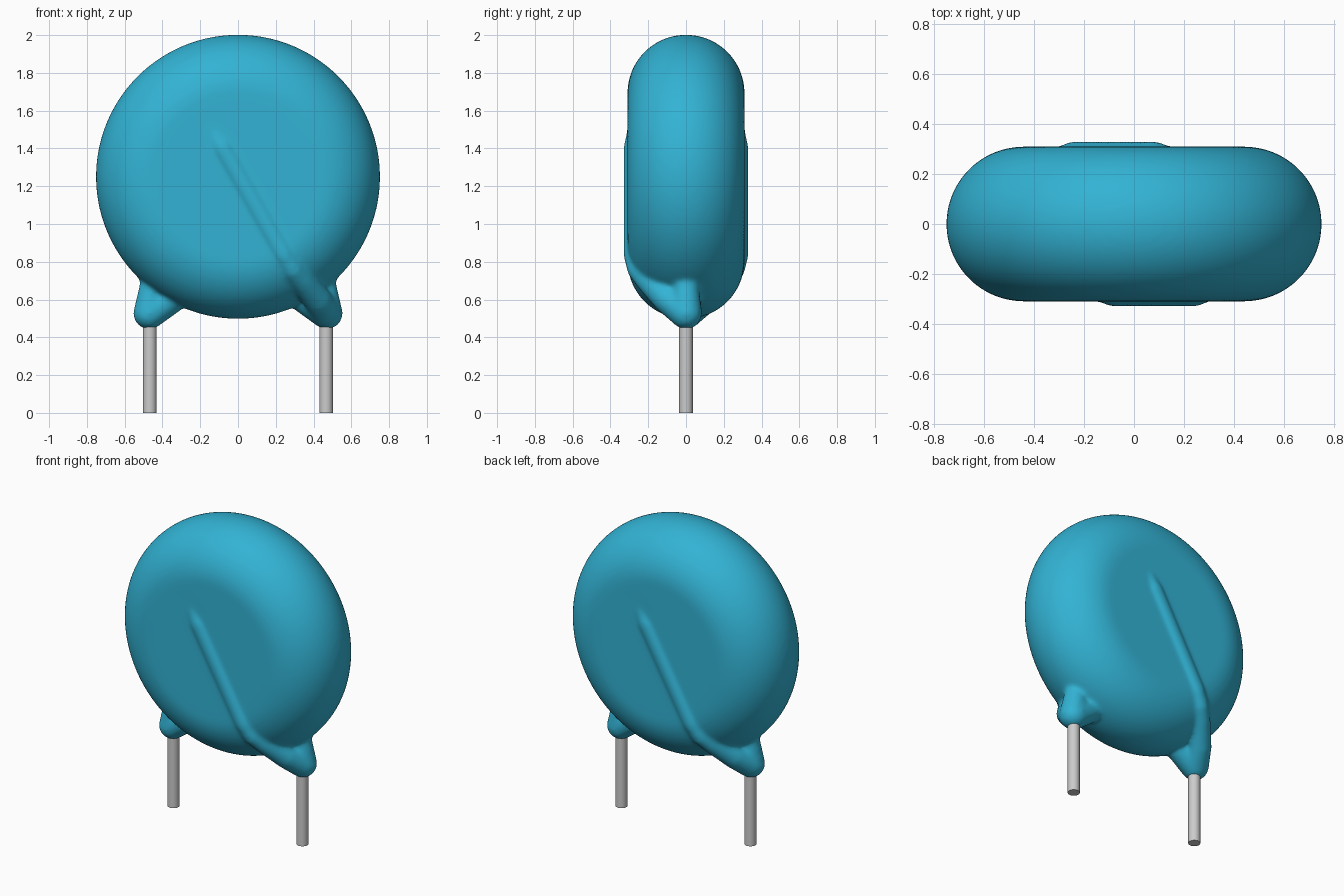
import bpy, bmesh, math
from mathutils import Vector, Matrix

cube = bpy.data.objects.get("Cube")
if cube:
    bpy.data.objects.remove(cube, do_unlink=True)


def material(name, rgb, roughness, metallic=0.0):
    mat = bpy.data.materials.new(name)
    mat.use_nodes = True
    mat.diffuse_color = (*rgb, 1)
    bsdf = next(n for n in mat.node_tree.nodes if n.type == "BSDF_PRINCIPLED")
    bsdf.inputs["Base Color"].default_value = (*rgb, 1)
    bsdf.inputs["Roughness"].default_value = roughness
    bsdf.inputs["Metallic"].default_value = metallic
    return mat


def make_object(name, bm, mat):
    mesh = bpy.data.meshes.new(name)
    bm.to_mesh(mesh)
    bm.free()
    mesh.materials.append(mat)
    obj = bpy.data.objects.new(name, mesh)
    bpy.context.collection.objects.link(obj)
    return obj


def activate(obj):
    bpy.ops.object.select_all(action="DESELECT")
    obj.select_set(True)
    bpy.context.view_layer.objects.active = obj


def add_disc(bm, radius, half, centre_z):
    """Flat-faced disc with a fully rounded rim, turned around the y axis."""
    flat = radius - half
    profile = [(0, -half)]
    for i in range(33):
        a = math.pi * (i / 32 - 0.5)
        profile.append((flat + half * math.cos(a), half * math.sin(a)))
    profile.append((0, half))
    verts = [bm.verts.new((x, y, centre_z)) for x, y in profile]
    edges = [bm.edges.new(pair) for pair in zip(verts, verts[1:])]
    bmesh.ops.spin(bm, geom=verts + edges, cent=(0, 0, centre_z), axis=(0, 1, 0),
                   angle=math.tau, steps=128, use_duplicate=False)
    bmesh.ops.remove_doubles(bm, verts=bm.verts[:], dist=1e-5)
    bmesh.ops.recalc_face_normals(bm, faces=bm.faces[:])


def add_strand(bm, path, side, step=0.012):
    """Tapered round strand; side = -1 turns it half way round the z axis."""
    for (p, r), (q, s) in zip(path, path[1:]):
        p, q = Vector(p), Vector(q)
        count = math.ceil((q - p).length / step)
        for i in range(count + 1):
            t = i / count
            c = p.lerp(q, t)
            place = Matrix.Translation((side * c.x, side * c.y, c.z))
            bmesh.ops.create_icosphere(bm, subdivisions=3, radius=r + (s - r) * t,
                                       matrix=place)


teal = material("teal coating", (0.032, 0.45, 0.66), 0.4)
steel = material("tinned wire", (0.6, 0.6, 0.6), 0.4)

# Coated disc with the raised wire ridges and the drops around the leads
bulb = ((0.47, 0, 0.527), 0.085)
ridge = [bulb,
         ((0.42, -0.10, 0.60), 0.075),
         ((0.34, -0.20, 0.70), 0.066),
         ((0.29, -0.25, 0.76), 0.062),
         ((0.24, -0.272, 0.84), 0.06),
         ((-0.08, -0.272, 1.40), 0.06),
         ((-0.16, -0.25, 1.545), 0.05)]
neck = [bulb, ((0.45, 0, 0.70), 0.065)]
web = [bulb, ((0.36, 0, 0.60), 0.08)]

bm = bmesh.new()
add_disc(bm, 0.752, 0.31, 1.25)
for side in (1, -1):
    for path in (ridge, neck, web):
        add_strand(bm, path, side)
body = make_object("coated_disc", bm, teal)

# Fuse everything into one skin and soften the joints
fuse = body.modifiers.new("fuse", "REMESH")
fuse.mode = "VOXEL"
fuse.voxel_size = 0.012
fuse.use_smooth_shade = True
soften = body.modifiers.new("soften", "SMOOTH")
soften.factor = 0.5
soften.iterations = 12
activate(body)
for name in ("fuse", "soften"):
    bpy.ops.object.modifier_apply(modifier=name)
bpy.ops.object.shade_smooth()

# Wire leads
for name, x in (("left_lead", 0.467), ("right_lead", -0.467)):
    bm = bmesh.new()
    bmesh.ops.create_cone(bm, cap_ends=True, segments=32, radius1=0.036, radius2=0.036,
                          depth=0.52, matrix=Matrix.Translation((x, 0, 0.26)))
    lead = make_object(name, bm, steel)
    activate(lead)
    bpy.ops.object.shade_smooth_by_angle(angle=math.radians(40))
